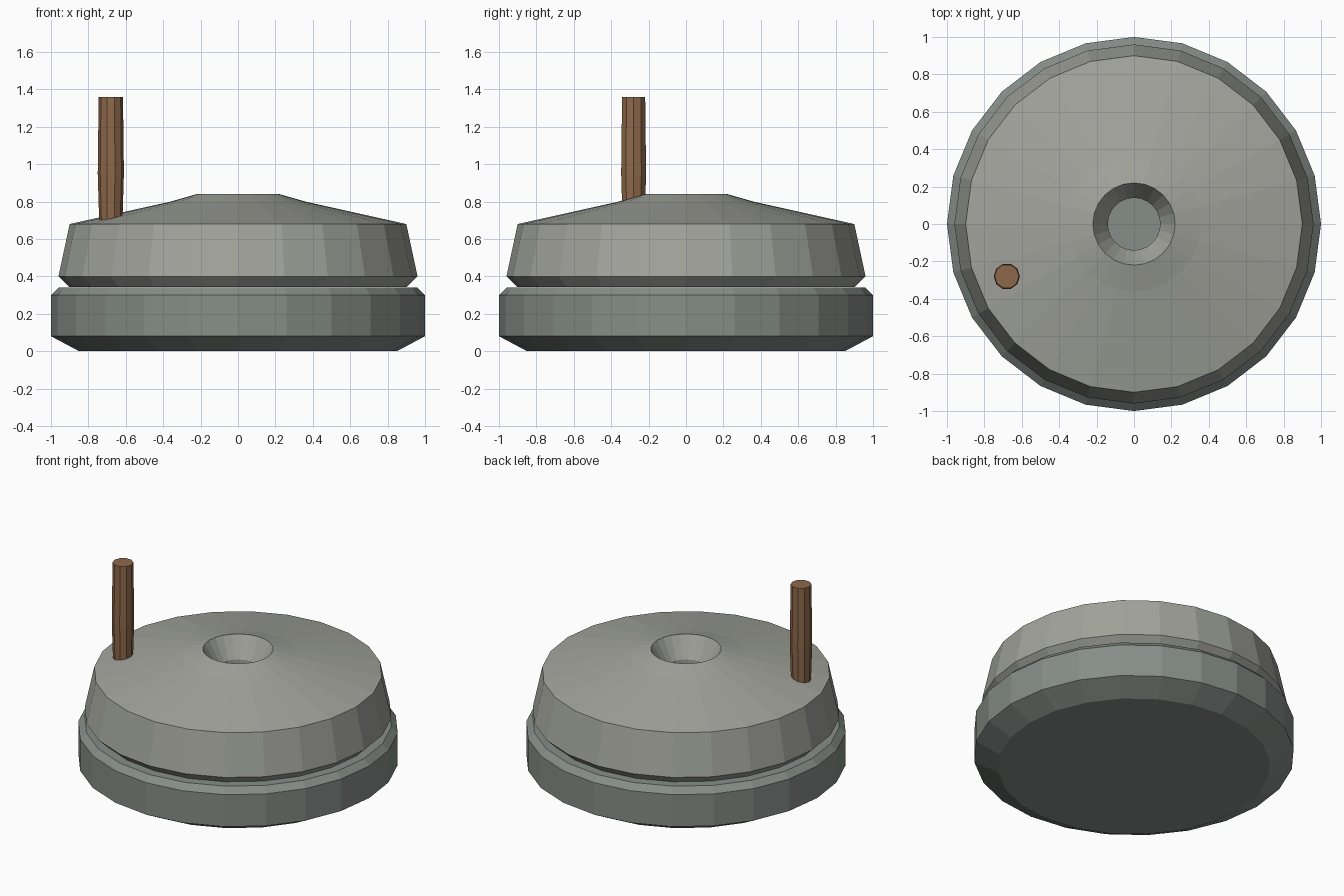
import bpy, bmesh
from math import cos, sin, tau

if "Cube" in bpy.data.objects:
    bpy.data.objects.remove(bpy.data.objects["Cube"])


def material(name, rgb):
    m = bpy.data.materials.new(name)
    m.diffuse_color = (*rgb, 1)
    m.use_nodes = True
    m.node_tree.nodes["Principled BSDF"].inputs["Base Color"].default_value = m.diffuse_color
    return m


def lathe(name, profile, sides, mat, loc=(0, 0, 0), closed=False):
    """Revolve (radius, z) points; open profiles are capped at both ends."""
    bm = bmesh.new()
    rings = [[bm.verts.new((r * cos(tau * i / sides), r * sin(tau * i / sides), z))
              for i in range(sides)] for r, z in profile]
    pairs = list(zip(rings, rings[1:]))
    if closed:
        pairs.append((rings[-1], rings[0]))
    else:
        bm.faces.new(rings[0])
        bm.faces.new(rings[-1])
    for a, b in pairs:
        for i in range(sides):
            j = (i + 1) % sides
            bm.faces.new((a[i], a[j], b[j], b[i]))
    bmesh.ops.recalc_face_normals(bm, faces=bm.faces)
    me = bpy.data.meshes.new(name)
    bm.to_mesh(me)
    bm.free()
    me.materials.append(mat)
    ob = bpy.data.objects.new(name, me)
    ob.location = loc
    bpy.context.collection.objects.link(ob)
    return ob


dark_stone = material("dark_stone", (0.24, 0.27, 0.25))
light_stone = material("light_stone", (0.36, 0.37, 0.33))
wood = material("wood", (0.27, 0.14, 0.07))

# Fixed lower millstone
lathe("lower_stone", [(0.85, 0), (1, 0.08), (1, 0.30), (0.96, 0.34)], 24, dark_stone)

# Turning upper millstone with funnel-shaped feed hole right through it
lathe("upper_stone", [(0.14, 0.342), (0.90, 0.342), (0.96, 0.40), (0.90, 0.68),
                      (0.36, 0.80), (0.22, 0.84), (0.14, 0.70)],
      24, light_stone, closed=True)

# Upright wooden handle, slightly swollen in the middle
lathe("handle", [(0.06, 0.62), (0.07, 0.95), (0.065, 1.36)], 10, wood, (-0.68, -0.28, 0))
